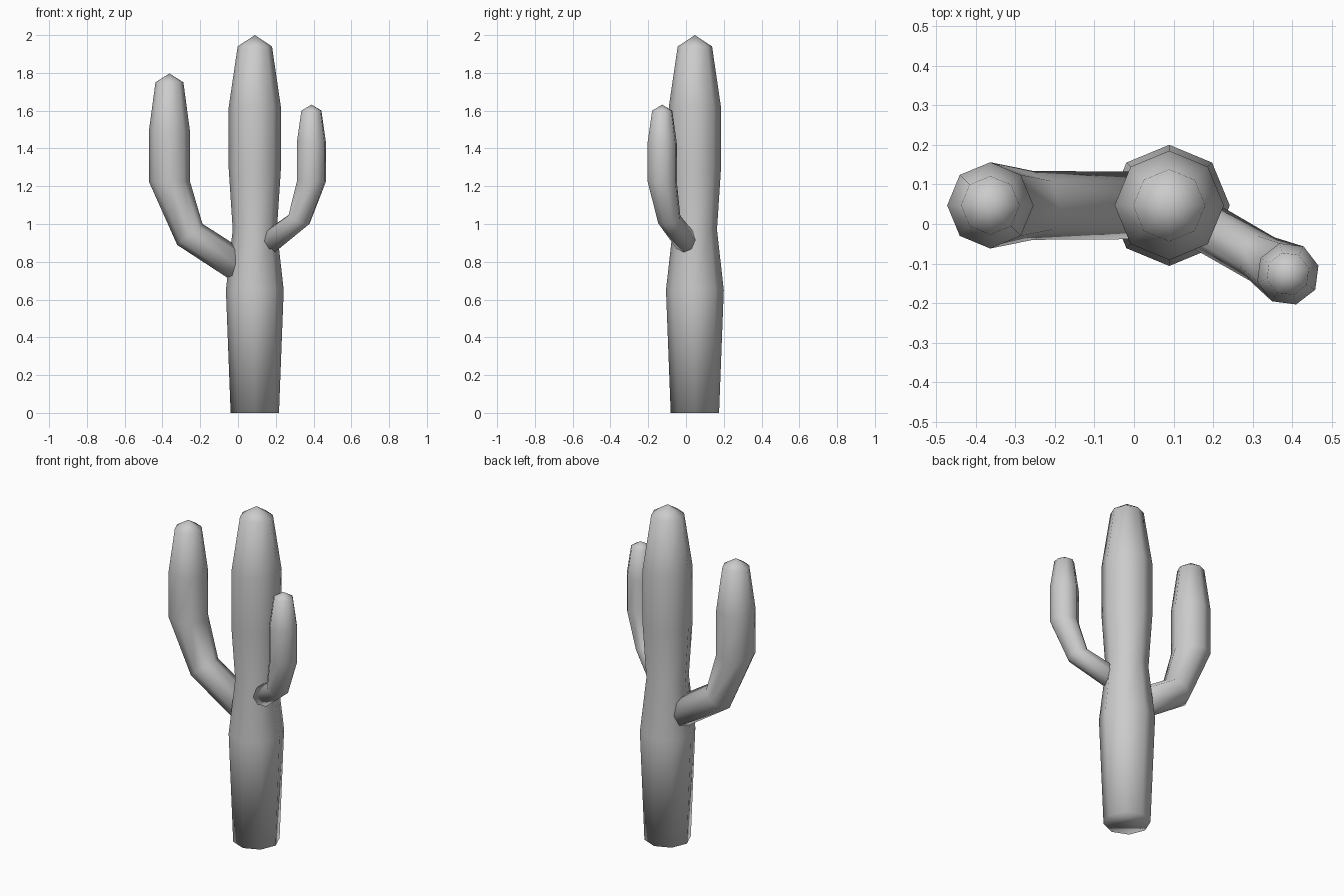
import bpy, bmesh
from math import cos, sin, tau, radians

if "Cube" in bpy.data.objects:
    bpy.data.objects.remove(bpy.data.objects["Cube"])

CX, CY = 0.089, 0.047   # trunk axis
SIDES = 8


def tube(name, heading, rings, tip):
    """Loft octagonal rings (reach, height, radius, tilt) along a heading, closed by a pole."""
    h = radians(heading)
    bm = bmesh.new()

    def place(s, t, z):
        return bm.verts.new((CX + s * cos(h) - t * sin(h), CY + s * sin(h) + t * cos(h), z))

    loops = []
    for s, z, r, tilt in rings:
        k = radians(tilt)
        loop = []
        for i in range(SIDES):
            a = tau * i / SIDES
            u, t = r * cos(a), r * sin(a)
            loop.append(place(s + u * cos(k), t, z + u * sin(k)))
        loops.append(loop)
    for lo, hi in zip(loops, loops[1:]):
        for i in range(SIDES):
            j = (i + 1) % SIDES
            bm.faces.new((lo[i], lo[j], hi[j], hi[i]))
    top = place(tip[0], 0, tip[1])
    for i in range(SIDES):
        bm.faces.new((loops[-1][i], loops[-1][(i + 1) % SIDES], top))
    bm.faces.new(loops[0][::-1])
    for f in bm.faces:
        f.smooth = True
    bmesh.ops.recalc_face_normals(bm, faces=bm.faces)
    me = bpy.data.meshes.new(name)
    bm.to_mesh(me)
    bm.free()
    ob = bpy.data.objects.new(name, me)
    bpy.context.collection.objects.link(ob)
    return ob


# Trunk with a narrow waist
tube("trunk", 0, [
    (0, 0.0, 0.128, 0), (0, 0.65, 0.153, 0), (0, 0.97, 0.117, 0),
    (0, 1.29, 0.138, 0), (0, 1.62, 0.138, 0), (0, 1.94, 0.091, 0)], (0, 2.0))

# Large left arm
tube("left_arm", 180, [
    (0.05, 0.755, 0.085, -57), (0.344, 0.945, 0.087, -40), (0.452, 1.225, 0.109, 0),
    (0.452, 1.49, 0.109, 0), (0.452, 1.75, 0.074, 0)], (0.452, 1.797))

# Small right arm, swung towards the front
tube("right_arm", -30, [
    (0.06, 0.885, 0.064, -58), (0.271, 1.024, 0.063, -27), (0.346, 1.225, 0.08, 0),
    (0.346, 1.43, 0.08, 0), (0.346, 1.60, 0.055, 0)], (0.346, 1.632))
